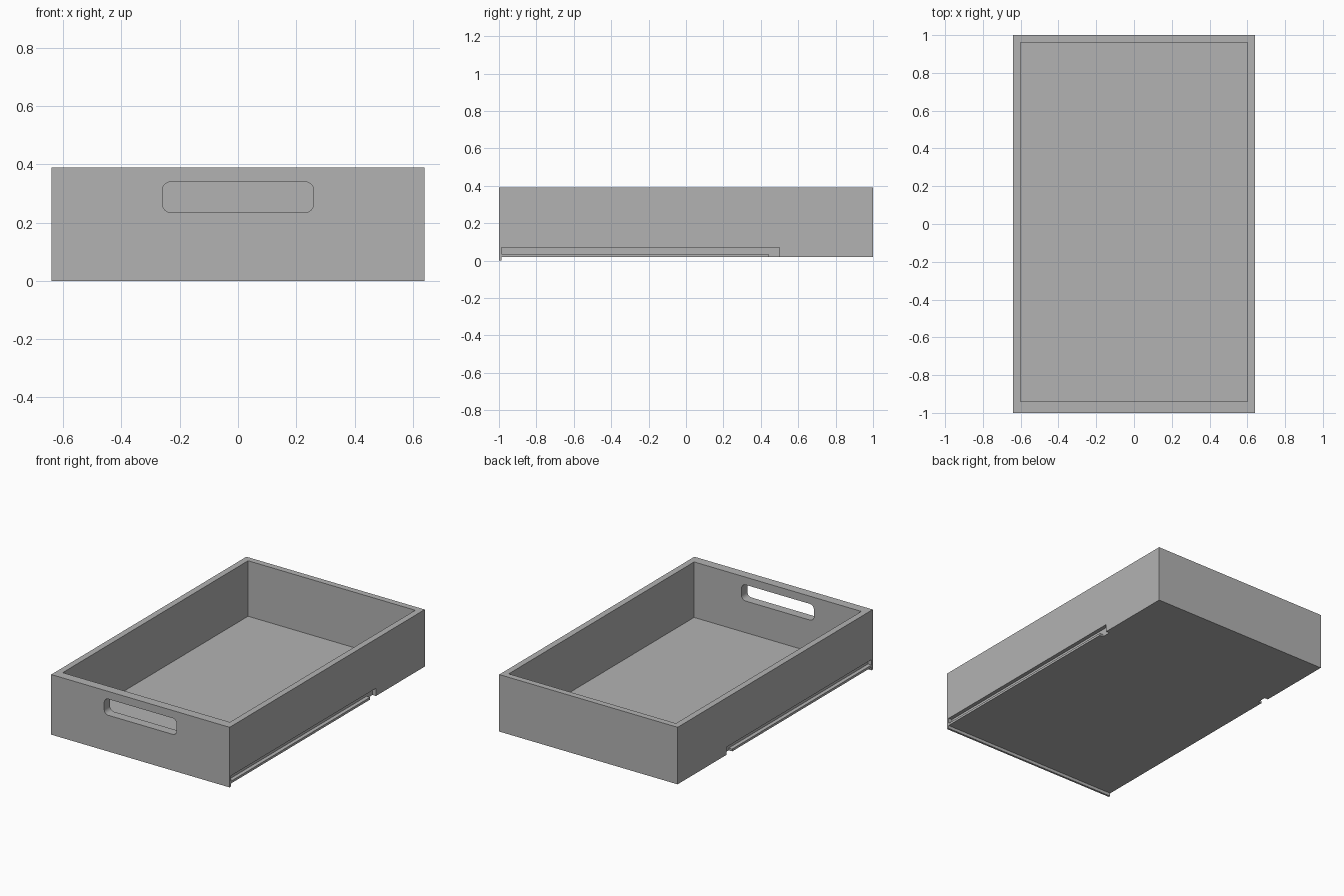
import bpy
import bmesh

default_cube = bpy.data.objects.get("Cube")
if default_cube:
    bpy.data.objects.remove(default_cube, do_unlink=True)

grey = bpy.data.materials.new("plain_grey")
grey.use_nodes = True
colour = (0.45, 0.45, 0.45, 1)
grey.diffuse_color = colour
grey.node_tree.nodes["Principled BSDF"].inputs["Base Color"].default_value = colour


def box(name, x, y, z, round_y_edges=0):
    """Box between (low, high) limits, optionally rounding the edges along y."""
    bm = bmesh.new()
    bmesh.ops.create_cube(bm, size=1)
    for v in bm.verts:
        v.co = [lim[0] + (c + 0.5) * (lim[1] - lim[0]) for c, lim in zip(v.co, (x, y, z))]
    if round_y_edges:
        edges = [e for e in bm.edges if abs(e.verts[0].co.y - e.verts[1].co.y) > 0.01]
        bmesh.ops.bevel(bm, geom=edges, offset=round_y_edges, segments=8,
                        profile=0.5, affect='EDGES')
    mesh = bpy.data.meshes.new(name)
    bm.to_mesh(mesh)
    bm.free()
    mesh.materials.append(grey)
    obj = bpy.data.objects.new(name, mesh)
    bpy.context.collection.objects.link(obj)
    return obj


def cut(target, cutter):
    """Subtract the cutter from the target and discard it."""
    cutter.hide_render = True
    mod = target.modifiers.new("cut", 'BOOLEAN')
    mod.operation = 'DIFFERENCE'
    mod.solver = 'EXACT'
    mod.object = cutter
    bpy.context.view_layer.objects.active = target
    bpy.ops.object.modifier_apply(modifier=mod.name)
    bpy.data.objects.remove(cutter, do_unlink=True)


HALF_W, HALF_L, HEIGHT = 0.64, 1.0, 0.39
LIP_BACK, BASE = -0.987, 0.02

drawer = box("drawer_tray", (-HALF_W, HALF_W), (-HALF_L, HALF_L), (0, HEIGHT))

# Raised underside, leaving a thin lip under the front
cut(drawer, box("underside_cutter", (-1, 1), (LIP_BACK, 1.2), (-0.2, BASE)))

# Open interior
cut(drawer, box("interior_cutter", (-0.6, 0.6), (-0.94, 0.96), (0.03, 0.6)))

# Rounded handle slot through the front
cut(drawer, box("handle_cutter", (-0.26, 0.26), (-1.1, -0.9), (0.235, 0.34), 0.03))

# Runner groove on each side, with a notch open to the bottom at its back end
for side in (-1, 1):
    x = sorted((side * 0.615, side * 0.7))
    cut(drawer, box("groove_cutter", x, (LIP_BACK, 0.5), (0.035, 0.07)))
    cut(drawer, box("notch_cutter", x, (0.44, 0.5), (-0.1, 0.05)))

# Soften only the handle's rounded corners
bpy.ops.object.select_all(action='DESELECT')
drawer.select_set(True)
bpy.context.view_layer.objects.active = drawer
bpy.ops.object.shade_smooth_by_angle()
